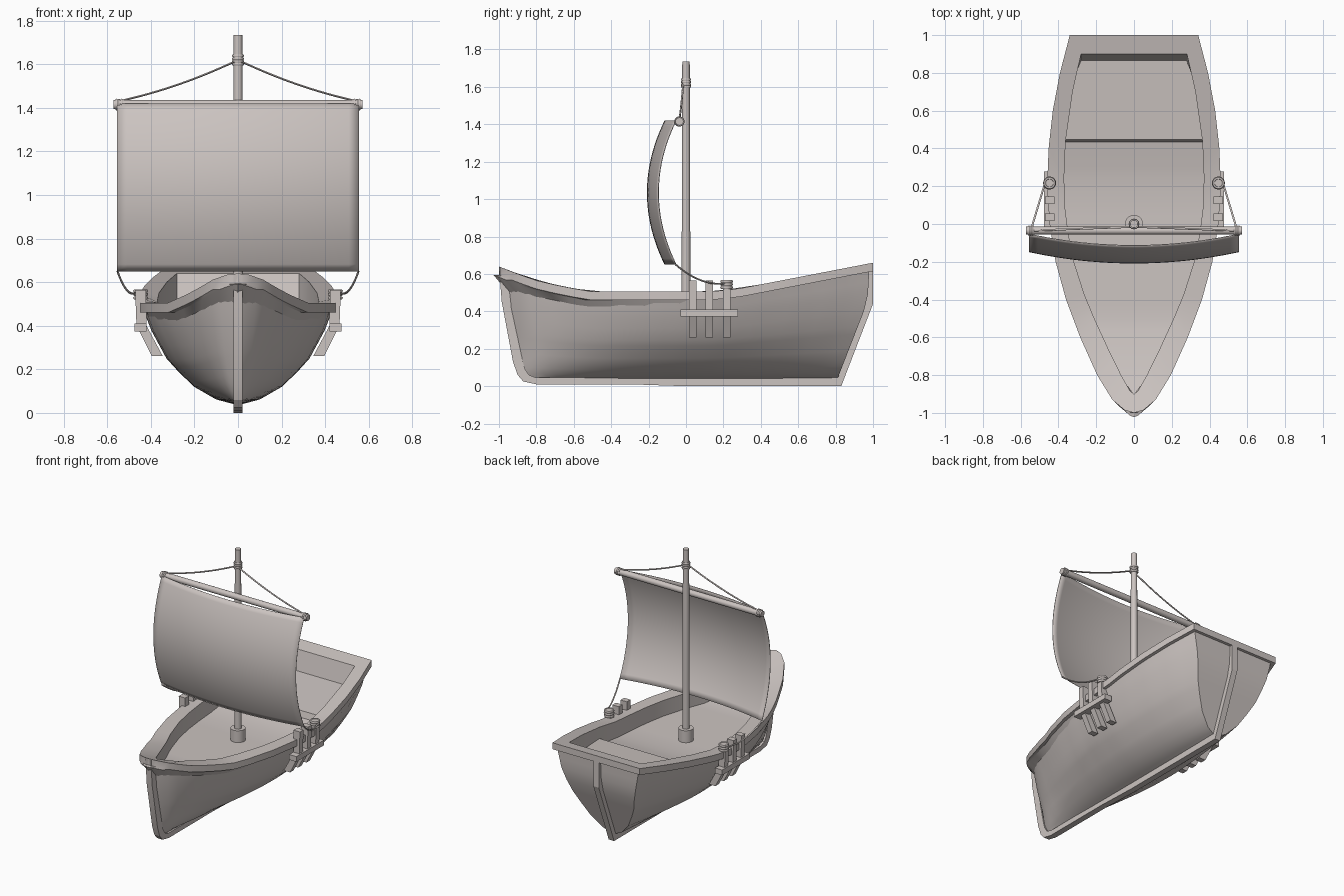
import bpy, bmesh, math
from mathutils import Vector

old = bpy.data.objects.get("Cube")
if old:
    bpy.data.objects.remove(old)

mat = bpy.data.materials.new("warm_grey")
mat.use_nodes = True
colour = (0.6, 0.55, 0.53, 1)
mat.diffuse_color = colour
mat.node_tree.nodes["Principled BSDF"].inputs["Base Color"].default_value = colour


def interp(table, v):
    for (a, p), (b, q) in zip(table, table[1:]):
        if v <= b:
            return p + (q - p) * max(0, (v - a) / (b - a))
    return table[-1][1]


def finish(ob, angle=None):
    ob.data.materials.clear()
    ob.data.materials.append(mat)
    if angle:
        bpy.ops.object.select_all(action='DESELECT')
        ob.select_set(True)
        bpy.context.view_layer.objects.active = ob
        bpy.ops.object.shade_smooth_by_angle(angle=math.radians(angle))
    return ob


def mesh(name, verts, faces, angle=None):
    bm = bmesh.new()
    vs = [bm.verts.new(v) for v in verts]
    for f in faces:
        bm.faces.new([vs[i] for i in f])
    bmesh.ops.remove_doubles(bm, verts=bm.verts, dist=1e-4)
    bmesh.ops.recalc_face_normals(bm, faces=bm.faces)
    me = bpy.data.meshes.new(name)
    bm.to_mesh(me)
    bm.free()
    ob = bpy.data.objects.new(name, me)
    bpy.context.collection.objects.link(ob)
    return finish(ob, angle)


def loft(name, rows, angle=None, closed=False):
    """Skin a list of equal point rows; closed joins each row's ends."""
    n = len(rows[0])
    faces = [(i * n + j, i * n + (j + 1) % n, (i + 1) * n + (j + 1) % n, (i + 1) * n + j)
             for i in range(len(rows) - 1) for j in range(n if closed else n - 1)]
    return mesh(name, [p for r in rows for p in r], faces, angle)


def prism(name, a, b):
    """Solid between two matching polygons."""
    n = len(a)
    sides = [(i, (i + 1) % n, n + (i + 1) % n, n + i) for i in range(n)]
    return mesh(name, a + b, sides + [tuple(range(n)), tuple(range(n, 2 * n))])


def cylinder(name, a, b, r, r2=None, sides=20):
    a, b = Vector(a), Vector(b)
    bpy.ops.mesh.primitive_cone_add(vertices=sides, radius1=r, radius2=r2 or r,
                                    depth=(b - a).length, location=(a + b) / 2)
    ob = bpy.context.object
    ob.rotation_euler = (b - a).to_track_quat('Z', 'Y').to_euler()
    ob.name = name
    return finish(ob, 40)


def rope(name, a, b, sag, r=0.005):
    a, b = Vector(a), Vector(b)
    cu = bpy.data.curves.new(name, 'CURVE')
    cu.dimensions = '3D'
    cu.bevel_depth, cu.bevel_resolution = r, 1
    sp = cu.splines.new('POLY')
    sp.points.add(12)
    for i, p in enumerate(sp.points):
        t = i / 12
        co = a.lerp(b, t) - Vector((0, 0, sag * 4 * t * (1 - t)))
        p.co = (*co, 1)
    ob = bpy.data.objects.new(name, cu)
    bpy.context.collection.objects.link(ob)
    bpy.ops.object.select_all(action='DESELECT')
    ob.select_set(True)
    bpy.context.view_layer.objects.active = ob
    bpy.ops.object.convert(target='MESH')
    finish(bpy.context.object, 60)


def wrap(name, a, b, r, turns=3):
    """Coils of rope around a spar, as stacked rings."""
    a, b = Vector(a), Vector(b)
    tube = (b - a).length / turns / 2
    for i in range(turns):
        bpy.ops.mesh.primitive_torus_add(major_segments=20, minor_segments=6,
                                         major_radius=r - tube, minor_radius=tube * 1.05,
                                         location=a.lerp(b, (i + 0.5) / turns))
        ob = bpy.context.object
        ob.rotation_euler = (b - a).to_track_quat('Z', 'Y').to_euler()
        ob.name = name
        finish(ob, 60)


# Shape guides: sheer height and rail outlines along the length
SHEER = [(-1, .64), (-.9, .6), (-.8, .565), (-.65, .53), (-.5, .505), (.1, .505), (.25, .515), (1, .66)]
OUTER = [(-1, 0), (-.985, .05), (-.93, .115), (-.8, .195), (-.6, .285), (-.4, .36), (-.2, .415),
         (0, .447), (.2, .46), (.4, .452), (.6, .43), (.8, .392), (1, .34)]
INNER = [(-.9, 0), (-.885, .02), (-.8, .068), (-.67, .132), (-.5, .21), (-.375, .262), (-.2, .318),
         (-.05, .348), (.1, .367), (.25, .37), (.44, .362), (.7, .325), (.9, .28)]
STEM = [(.04, -.83), (.08, -.88), (.42, -.95), (.6, -.97)]
STERN = [(.04, .81), (.45, .97), (.62, .98)]
SECTION = [(0, 0), (.06, .23), (.19, .46), (.34, .62), (.48, .75), (.77, .91), (1, 1)]

# Hull skin, both sides, and transom
levels = [0, .03, .06, .12, .19, .26, .34, .41, .48, .62, .77, .88, 1]
for s in (1, -1):
    rows = []
    for i in range(33):
        u = i / 32
        top = interp(SHEER, -.97 + 1.95 * u) - .03
        width = max(0, interp(OUTER, -1 + 2 * u) - .022)
        row = []
        for t in levels:
            z = .035 + t * (top - .035)
            y = interp(STEM, z) * (1 - u) + interp(STERN, z) * u
            row.append((s * width * interp(SECTION, t), y, z))
        rows.append(row)
    loft("hull_left" if s > 0 else "hull_right", rows, 40)
loft("transom", [[p, (-p[0], p[1], p[2])] for p in rows[-1]], 20)

# Rail and inner bulwark as one closed ring
ring = []
N = 24
for i in range(N + 1):
    # even steps by table position keep both outlines paired
    k = i / N * (len(OUTER) - 1)
    j = min(int(k), len(OUTER) - 2)
    o = Vector(OUTER[j]).lerp(Vector(OUTER[j + 1]), k - j)
    n = Vector(INNER[j]).lerp(Vector(INNER[j + 1]), k - j)
    ring.append((o, n))


def rail_row(o, n, s):
    zo, zi = interp(SHEER, o.x), interp(SHEER, n.x)
    lean = .04 * max(0, (n.x - .86) / .04)
    return [(s * o.y, o.x, zo - .045), (s * o.y, o.x, zo), (s * n.y, n.x, zi),
            (s * n.y, n.x - lean, zi - .16), (s * (o.y - min(.03, o.y)), o.x - .03, zo - .045)]


rows = [rail_row(o, n, 1) for o, n in ring] + [rail_row(o, n, -1) for o, n in reversed(ring)]
loft("rail", rows + [rows[0]], 25, True)

# Main deck following the sheer, and the raised stern deck
def deck(name, y0, y1, drop0, drop1):
    rows = []
    for i in range(21):
        y = y0 + (y1 - y0) * i / 20
        w = interp(INNER, y) + .004
        z = interp(SHEER, y) - drop0 - (drop1 - drop0) * i / 20
        rows.append([(-w, y, z), (w, y, z)])
    loft(name, rows, 30)
    return rows


front = deck("main_deck", -.9, .435, .1, .12)
back = deck("stern_deck", .447, .88, .08, .13)
loft("deck_step", [front[-1], back[0]])

# Keel, stem and stern post in one bent timber
outside = [(-1, .635), (-.985, .45), (-.925, .13), (-.9, .06), (-.87, .025), (-.8, .01), (-.3, .01),
           (0, 0), (.83, 0), (1, .44), (1, .62)]
inside = [(-.95, .62), (-.935, .42), (-.87, .12), (-.86, .09), (-.84, .06), (-.8, .045), (-.3, .045),
          (0, .045), (.8, .045), (.96, .45), (.965, .62)]
rows = [[(-.021, *a), (.021, *a), (.021, *b), (-.021, *b)] for a, b in zip(outside, inside)]
loft("keel_and_posts", rows, 20, True)

# Mast with its socket and lashing
cylinder("mast", (0, 0, .4), (0, 0, 1.735), .024, .02)
cylinder("mast_socket", (0, 0, .39), (0, 0, .475), .048)
wrap("mast_lashing", (0, 0, 1.595), (0, 0, 1.645), .028, 4)

# Yard
cylinder("yard", (-.572, -.035, 1.415), (.572, -.035, 1.415), .021)

# Billowing sail
rows = []
for i in range(25):
    v = -1 + i / 12
    rows.append([(.555 * h, -.055 - .06 * (1 - h * h) - .094 * (1 - v * v), 1.035 + .385 * v)
                 for h in [-1 + j / 12 for j in range(25)]])
sail = loft("sail", rows, 60)
sail.modifiers.new("thickness", 'SOLIDIFY').thickness = .004

# Rigging and chainplates on each side
for s, side in ((1, "left"), (-1, "right")):
    wrap("yard_lashing_" + side, (s * .53, -.035, 1.415), (s * .562, -.035, 1.415), .027)
    rope("upper_rope_" + side, (0, -.015, 1.62), (s * .55, -.035, 1.43), .018)
    rope("lower_rope_" + side, (s * .553, -.055, .65), (s * .47, .22, .55), .035)
    wrap("post_lashing_" + side, (s * .447, .217, .52), (s * .447, .217, .568), .034)
    profile = [(.422, .565), (.472, .565), (.466, .4), (.395, .26), (.345, .26), (.42, .4)]
    for y in (.015, .105, .197):
        prism("side_post_" + side, [(s * x, y, z) for x, z in profile],
              [(s * x, y + .04, z) for x, z in profile])
    bar = [(.42, .373), (.476, .373), (.476, .41), (.42, .41)]
    prism("side_bar_" + side, [(s * x, -.03, z) for x, z in bar],
          [(s * x, .277, z) for x, z in bar])
